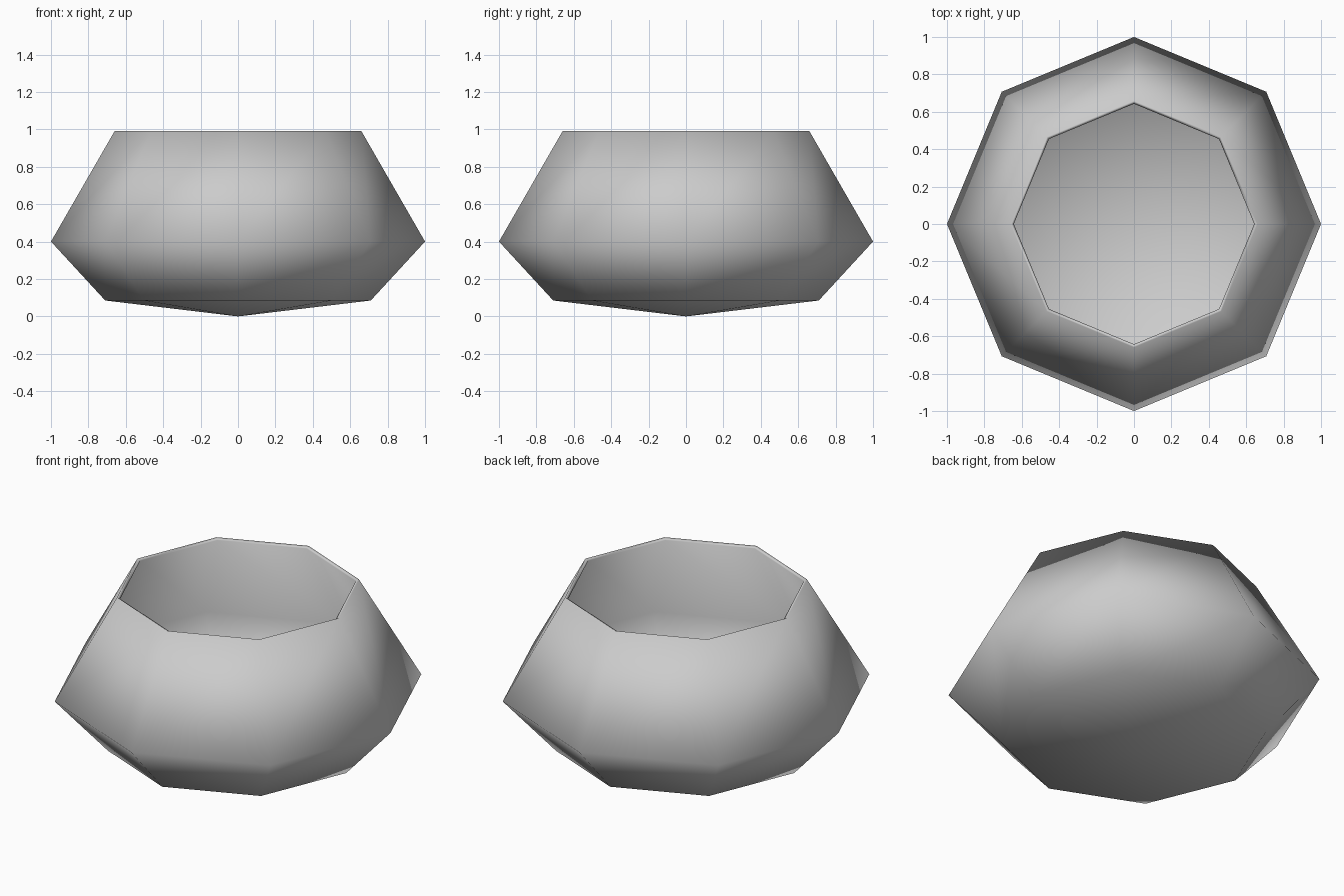
import bpy
import bmesh
from math import cos, sin, pi, radians

cube = bpy.data.objects.get("Cube")
if cube:
    bpy.data.objects.remove(cube, do_unlink=True)

SIDES = 8

# Plain grey material
grey = bpy.data.materials.new("plain grey")
grey.use_nodes = True
colour = (0.6, 0.6, 0.6, 1)
grey.diffuse_color = colour
grey.node_tree.nodes["Principled BSDF"].inputs["Base Color"].default_value = colour

# Profile of the pot wall, from the foot up to the rim: radius, height
profile = [(0.71, 0.085), (1.0, 0.4), (0.66, 0.99)]

bm = bmesh.new()
rings = []
for radius, height in profile:
    angles = [2 * pi * i / SIDES for i in range(SIDES)]
    rings.append([bm.verts.new((radius * cos(a), radius * sin(a), height)) for a in angles])

# Walls between the rings
for low, high in zip(rings, rings[1:]):
    for i in range(SIDES):
        j = (i + 1) % SIDES
        bm.faces.new((low[i], low[j], high[j], high[i]))

# Shallow pointed underside
tip = bm.verts.new((0, 0, 0))
for i in range(SIDES):
    bm.faces.new((tip, rings[0][(i + 1) % SIDES], rings[0][i]))

mesh = bpy.data.meshes.new("pot_shell")
bm.to_mesh(mesh)
bm.free()
mesh.materials.append(grey)
pot = bpy.data.objects.new("pot_shell", mesh)
bpy.context.collection.objects.link(pot)

# Rounded shading over the facets, with a crisp rim
bpy.ops.object.select_all(action="DESELECT")
pot.select_set(True)
bpy.context.view_layer.objects.active = pot
bpy.ops.object.shade_smooth_by_angle(angle=radians(85))

# Thin wall, grown inwards
wall = pot.modifiers.new("wall_thickness", "SOLIDIFY")
wall.thickness = 0.02
wall.offset = -1
